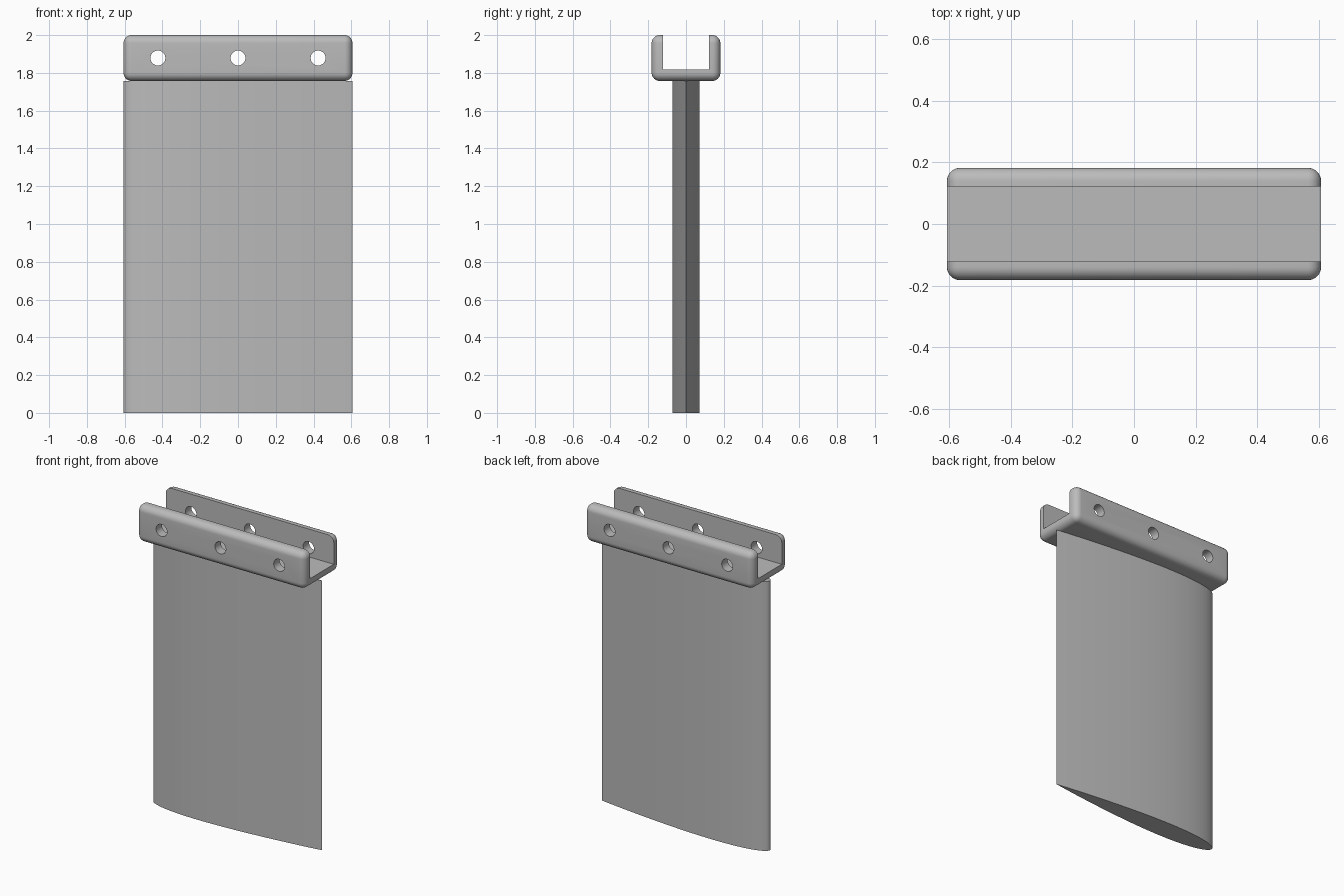
import bpy, bmesh, math
from mathutils import Matrix

U = 2 / 165                       # one drawing millimetre
CHORD, FIN_H, RAIL_H, RAIL_W, WALL = 100 * U, 145 * U, 20 * U, 30 * U, 5 * U
FILLET = 3.5 * U

cube = bpy.data.objects.get("Cube")
if cube:
    bpy.data.objects.remove(cube, do_unlink=True)

grey = bpy.data.materials.new("plain grey")
grey.use_nodes = True
colour = (0.5, 0.5, 0.5, 1)
grey.diffuse_color = colour
grey.node_tree.nodes["Principled BSDF"].inputs["Base Color"].default_value = colour


def make_object(name, bm):
    bmesh.ops.recalc_face_normals(bm, faces=bm.faces)
    mesh = bpy.data.meshes.new(name)
    bm.to_mesh(mesh)
    bm.free()
    mesh.materials.append(grey)
    obj = bpy.data.objects.new(name, mesh)
    bpy.context.collection.objects.link(obj)
    return obj


def add_box(bm, size, centre):
    m = Matrix.Translation(centre) @ Matrix.Diagonal((*size, 1))
    bmesh.ops.create_cube(bm, size=1, matrix=m)


def select_only(obj):
    bpy.ops.object.select_all(action='DESELECT')
    obj.select_set(True)
    bpy.context.view_layer.objects.active = obj


def cut(obj, cutter):
    mod = obj.modifiers.new("cut", 'BOOLEAN')
    mod.operation, mod.solver, mod.object = 'DIFFERENCE', 'EXACT', cutter
    select_only(obj)
    bpy.ops.object.modifier_apply(modifier=mod.name)
    bpy.data.objects.remove(cutter, do_unlink=True)


# Fin: symmetric twelve-percent foil, round edge at -x, sharp edge at +x
def half_thickness(t):
    return 0.6 * CHORD * (0.2969 * math.sqrt(t) - 0.126 * t - 0.3516 * t**2
                          + 0.2843 * t**3 - 0.1036 * t**4)


N = 40
stations = [(1 - math.cos(math.pi * i / N)) / 2 for i in range(N + 1)]
upper = [((t - 0.5) * CHORD, half_thickness(t)) for t in stations]
upper[-1] = (CHORD / 2, 0)
outline = upper + [(x, -y) for x, y in reversed(upper[1:-1])]
bm = bmesh.new()
base = bm.faces.new([bm.verts.new((x, y, 0)) for x, y in outline])
ext = bmesh.ops.extrude_face_region(bm, geom=[base], use_keep_orig=True)
bmesh.ops.translate(bm, vec=(0, 0, FIN_H),
                    verts=[v for v in ext["geom"] if isinstance(v, bmesh.types.BMVert)])
fin = make_object("fin", bm)

# Mounting channel: rounded block with an open slot along its top
mid_z = FIN_H + RAIL_H / 2
bm = bmesh.new()
add_box(bm, (CHORD, RAIL_W, RAIL_H), (0, 0, mid_z))
bmesh.ops.bevel(bm, geom=bm.edges[:], offset=FILLET, segments=8, profile=0.5,
                affect='EDGES')
channel = make_object("mounting_channel", bm)

bm = bmesh.new()
add_box(bm, (CHORD * 2, RAIL_W - 2 * WALL, RAIL_H), (0, 0, mid_z + WALL))
cut(channel, make_object("slot_cutter", bm))

# Three bolt holes through both walls
bm = bmesh.new()
for x in (-35 * U, 0, 35 * U):
    m = Matrix.Translation((x, 0, mid_z)) @ Matrix.Rotation(math.pi / 2, 4, 'X')
    bmesh.ops.create_cone(bm, cap_ends=True, segments=48, radius1=3.25 * U,
                          radius2=3.25 * U, depth=RAIL_W * 2, matrix=m)
cut(channel, make_object("hole_cutter", bm))

for obj in (fin, channel):
    select_only(obj)
    bpy.ops.object.shade_smooth_by_angle(angle=math.radians(30))
